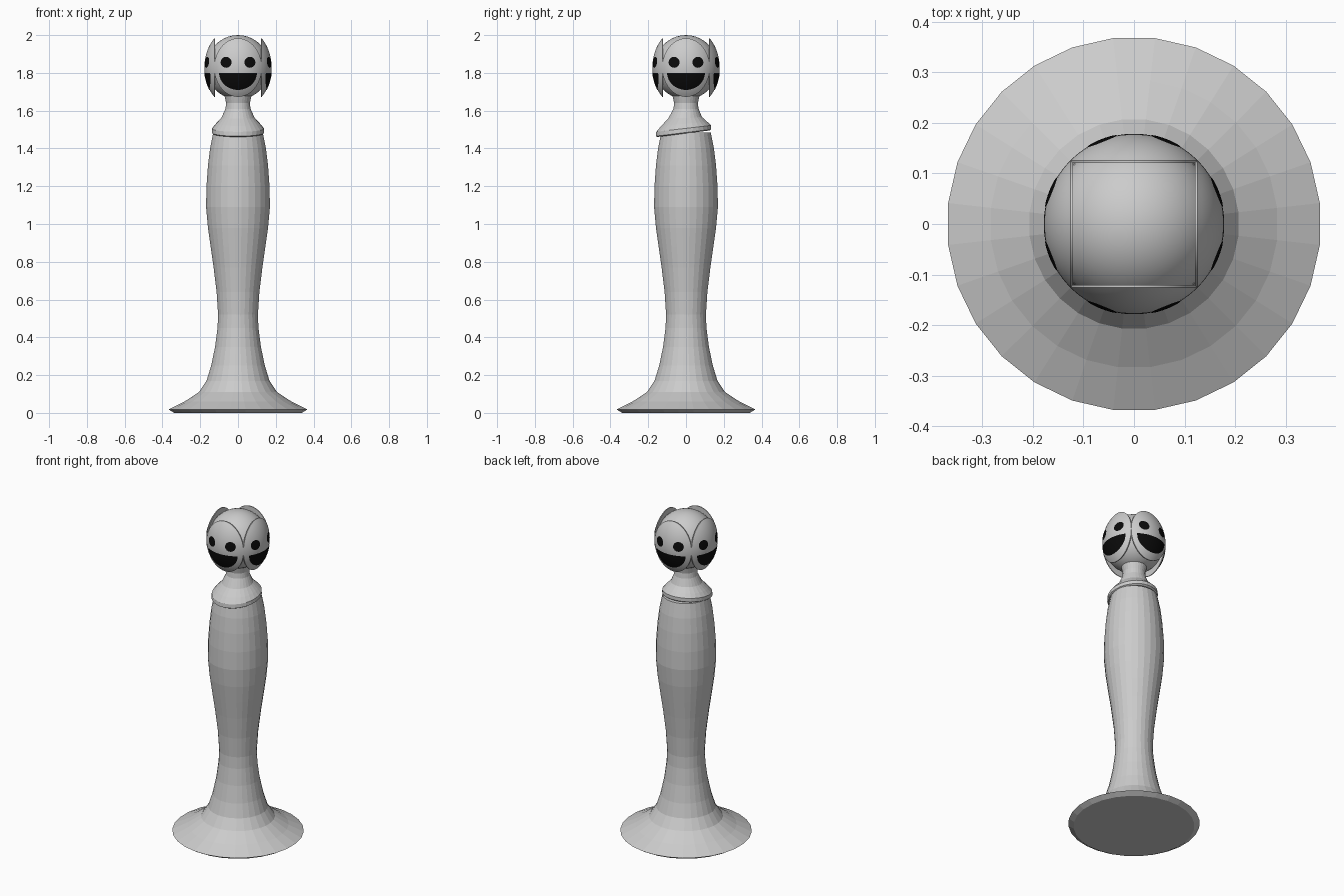
import bpy, bmesh, math
from mathutils import Matrix

if "Cube" in bpy.data.objects:
    bpy.data.objects.remove(bpy.data.objects["Cube"])


def material(name, v):
    m = bpy.data.materials.new(name)
    m.diffuse_color = (v, v, v, 1)
    m.use_nodes = True
    m.node_tree.nodes["Principled BSDF"].inputs["Base Color"].default_value = m.diffuse_color
    return m


GREY = material("light grey", 0.6)
BLACK = material("black", 0.003)


def finish(name, bm, mat, smooth=False, recalc=True):
    bmesh.ops.remove_doubles(bm, verts=bm.verts, dist=1e-5)
    if recalc:
        bmesh.ops.recalc_face_normals(bm, faces=bm.faces)
    for f in bm.faces:
        f.smooth = smooth
    me = bpy.data.meshes.new(name)
    bm.to_mesh(me)
    bm.free()
    me.materials.append(mat)
    ob = bpy.data.objects.new(name, me)
    bpy.context.collection.objects.link(ob)
    return ob


def lathe(name, profile, sides, place=lambda x, y, z: (x, y, z)):
    """Revolve (radius, z) points and cap both ends."""
    bm = bmesh.new()
    rings = []
    for r, z in profile:
        angles = [2 * math.pi * (i + 0.5) / sides for i in range(sides)]
        rings.append([bm.verts.new(place(r * math.cos(a), r * math.sin(a), z)) for a in angles])
    for lo, hi in zip(rings, rings[1:]):
        for i in range(sides):
            j = (i + 1) % sides
            bm.faces.new((lo[i], lo[j], hi[j], hi[i]))
    bm.faces.new(rings[0][::-1])
    bm.faces.new(rings[-1])
    return finish(name, bm, GREY)


# flared foot and waisted body
lathe("body", [(0.34, 0.0), (0.37, 0.018), (0.285, 0.06), (0.208, 0.11), (0.168, 0.17),
               (0.143, 0.25), (0.122, 0.35), (0.109, 0.45), (0.106, 0.52), (0.114, 0.64),
               (0.130, 0.77), (0.146, 0.88), (0.160, 0.98), (0.170, 1.09), (0.168, 1.20),
               (0.160, 1.31), (0.149, 1.40), (0.132, 1.485)], 28)


# neck with a collar whose rim dips toward the front
def tilt(x, y, z):
    k = max(0, min(1, (1.60 - z) / 0.10))
    return (x, y * (1 + 0.06 * k) - 0.013 * k, z + 0.13 * y * k)


lathe("neck_collar", [(0.132, 1.478), (0.139, 1.483), (0.138, 1.505), (0.118, 1.53),
                      (0.088, 1.562), (0.067, 1.61), (0.063, 1.64), (0.075, 1.69)], 28, tilt)

# head ball
bm = bmesh.new()
bmesh.ops.create_uvsphere(bm, u_segments=32, v_segments=20, radius=0.168)
bmesh.ops.transform(bm, matrix=Matrix.Translation((0, 0, 1.83)) @ Matrix.Diagonal((1, 1, 0.17 / 0.168, 1)),
                    verts=bm.verts)
finish("head", bm, GREY, True)

# masks: caps of a tall ellipsoid on the four sides
R, RIM, TALL, ZC = 0.178, 0.126, 1.23, 1.828


def patch(name, mat, cu, cw, ru, rw, t0, t1, lift, turn, rings, segs, back=None):
    """Elliptic sector laid on the mask surface, optionally closed with a flat back."""
    bm = bmesh.new()
    rows = []
    for k in range(rings + 1):
        row = []
        for i in range(segs + 1):
            t = t0 + (t1 - t0) * i / segs
            u = cu + ru * k / rings * math.cos(t)
            w = cw + rw * k / rings * math.sin(t)
            d = math.sqrt(max(0, R * R - u * u - (w / TALL) ** 2)) + lift
            row.append(bm.verts.new((u, -d, ZC + w)))
        rows.append(row)
    if back:
        rows.append([bm.verts.new((v.co.x, -back, v.co.z)) for v in rows[-1]])
    for a, b in zip(rows, rows[1:]):
        for i in range(segs):
            bm.faces.new((a[i], b[i], b[i + 1], a[i + 1]))
    if back:
        bm.faces.new(rows[-1][:-1][::-1])
    bmesh.ops.remove_doubles(bm, verts=bm.verts, dist=1e-5)
    bm.transform(Matrix.Rotation(turn, 4, 'Z'))
    ob = finish(name, bm, mat, True, recalc=bool(back))
    if back:
        ob.data.set_sharp_from_angle(angle=math.radians(35))


TAU = 2 * math.pi
for k, side in enumerate(("front", "right", "back", "left")):
    turn = k * math.pi / 2
    patch(side + "_mask", GREY, 0, 0, RIM, RIM * TALL, 0, TAU, 0, turn, 14, 48, back=0.121)
    for s, tag in ((-1, "a"), (1, "b")):
        patch(side + "_eye_" + tag, BLACK, s * 0.063, 0.028, 0.029, 0.029, 0, TAU, 0.002, turn, 5, 24)
    patch(side + "_mouth", BLACK, 0, -0.028, 0.1, 0.09, math.pi, TAU, 0.002, turn, 10, 28)
